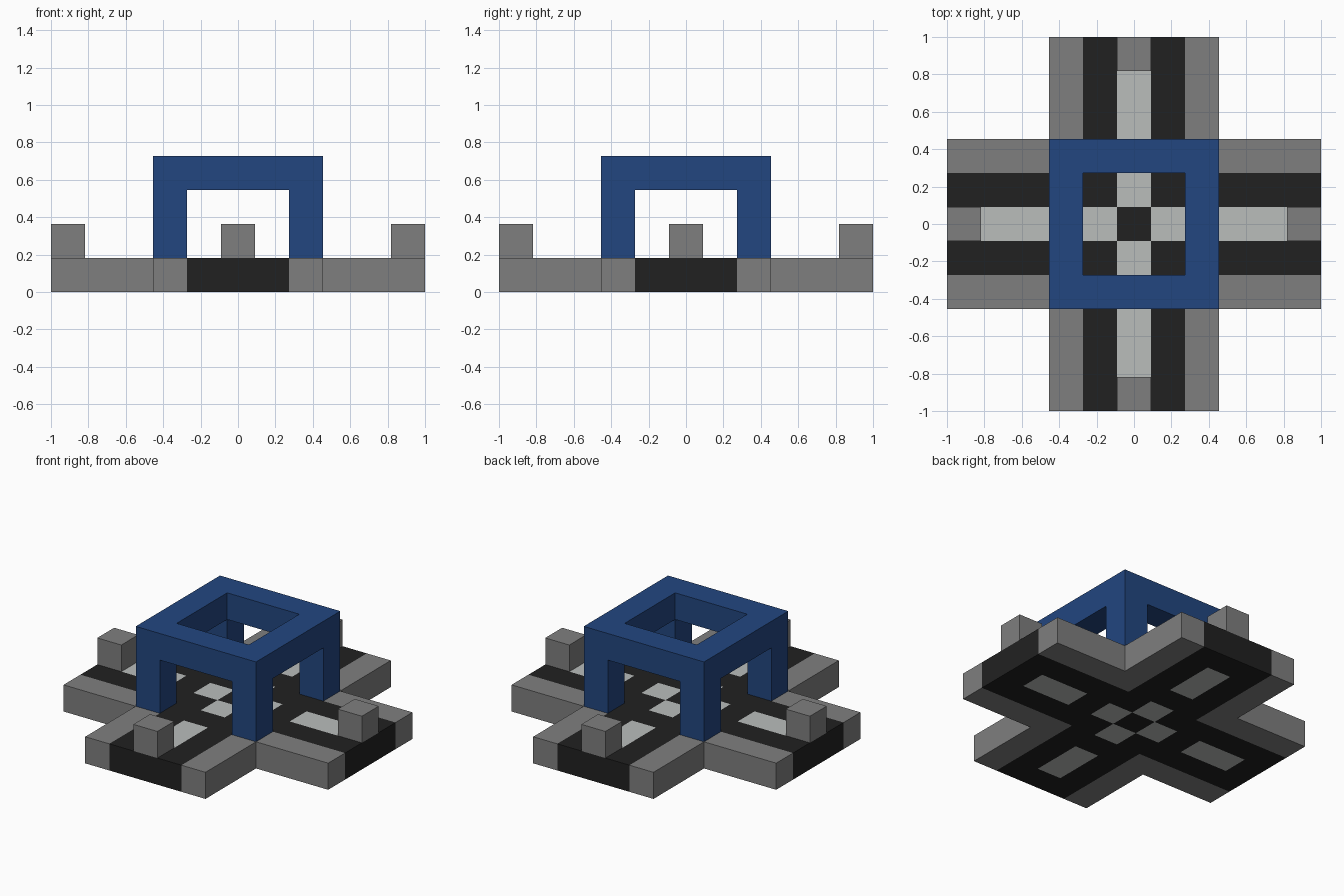
import bpy
import bmesh
from mathutils import Vector

cube = bpy.data.objects.get("Cube")
if cube:
    bpy.data.objects.remove(cube, do_unlink=True)

U = 2 / 11  # one grid cell


def material(name, rgb):
    mat = bpy.data.materials.new(name)
    mat.use_nodes = True
    mat.diffuse_color = (*rgb, 1)
    mat.node_tree.nodes["Principled BSDF"].inputs["Base Color"].default_value = (*rgb, 1)
    return mat


grey = material("kerb grey", (0.212, 0.212, 0.212))
black = material("asphalt black", (0.0152, 0.0152, 0.0152))
light = material("marking light grey", (0.49, 0.51, 0.50))
blue = material("frame blue", (0.016, 0.061, 0.216))


def extrude(bm, faces, height):
    """Extrude faces vertically and return the moved cap faces."""
    geom = bmesh.ops.extrude_face_region(bm, geom=faces)["geom"]
    verts = [g for g in geom if isinstance(g, bmesh.types.BMVert)]
    bmesh.ops.translate(bm, vec=(0, 0, height), verts=verts)
    return [g for g in geom if isinstance(g, bmesh.types.BMFace)]


def cell_slab(inside, reach, z, height):
    """Solid slab made of the grid cells that pass the inside test."""
    bm = bmesh.new()
    n = 2 * reach + 1
    bmesh.ops.create_grid(bm, x_segments=n, y_segments=n, size=n * U / 2)
    outside = [f for f in bm.faces if not inside(*cell_of(f.calc_center_median()))]
    bmesh.ops.delete(bm, geom=outside, context="FACES")
    bmesh.ops.translate(bm, vec=(0, 0, z), verts=bm.verts[:])
    base = bm.faces[:]
    extrude(bm, base, height)
    return bm, base


def cell_of(point):
    """Distance of a point from each centre line, in whole cells."""
    return abs(round(point.x / U)), abs(round(point.y / U))


def finish(name, bm, mats, rule=None):
    bmesh.ops.recalc_face_normals(bm, faces=bm.faces[:])
    if rule:
        for f in bm.faces:
            inner = f.calc_center_median() - f.normal * U * 0.3
            f.material_index = rule(*cell_of(inner))
    mesh = bpy.data.meshes.new(name)
    bm.to_mesh(mesh)
    bm.free()
    for mat in mats:
        mesh.materials.append(mat)
    obj = bpy.data.objects.new(name, mesh)
    bpy.context.collection.objects.link(obj)
    return obj


# Crossroad deck: kerbs outside, asphalt inside, dashed centre markings
def road_colour(i, j):
    near, far = sorted((i, j))
    if near == 2:
        return 0
    return 2 if near == 0 and far in (1, 3, 4) else 1


deck, _ = cell_slab(lambda i, j: min(i, j) <= 2, 5, 0, U)
finish("road_deck", deck, [grey, black, light], road_colour)

# Raised square frame standing on four corner legs
frame, underside = cell_slab(lambda i, j: max(i, j) == 2, 2, 3 * U, U)
corners = [f for f in underside if min(cell_of(f.calc_center_median())) == 2]
for corner in corners:
    for cap in extrude(frame, [corner], -2 * U):
        cap.normal_update()
    if corner.is_valid:
        frame.faces.remove(corner)
finish("raised_frame", frame, [blue])

# Bollard block at the end of each arm
for side, x, y in (("front", 0, -5), ("back", 0, 5), ("left", 5, 0), ("right", -5, 0)):
    block = bmesh.new()
    bmesh.ops.create_cube(block, size=U)
    bmesh.ops.translate(block, vec=Vector((x, y, 1.5)) * U, verts=block.verts[:])
    finish(side + "_bollard", block, [grey])
